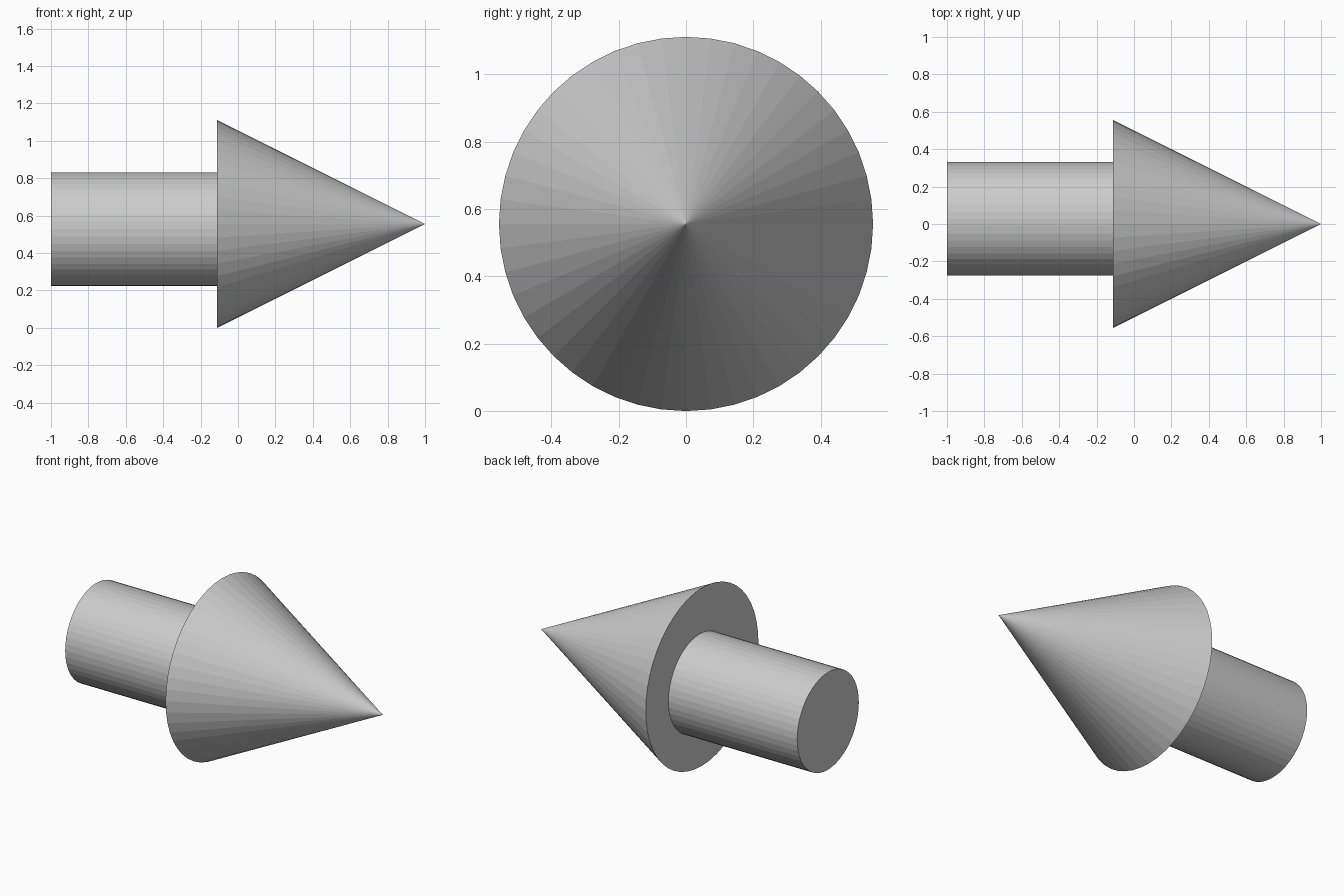
import bpy
from math import pi

if "Cube" in bpy.data.objects:
    bpy.data.objects.remove(bpy.data.objects["Cube"])

SIDES = 48
TURN = (0, pi / 2, 0)  # lay the parts along +x

# Arrow head: wide cone pointing to +x
bpy.ops.mesh.primitive_cone_add(vertices=SIDES, radius1=0.5556, radius2=0, depth=1.1111,
                                location=(0.4444, 0, 0.5556), rotation=TURN)
bpy.context.object.name = "arrow_head"

# Shaft: cylinder butting against the cone's base, slightly off its axis
bpy.ops.mesh.primitive_cylinder_add(vertices=SIDES, radius=0.304, depth=0.8889,
                                    location=(-0.5556, 0.028, 0.528), rotation=TURN)
bpy.context.object.name = "arrow_shaft"
